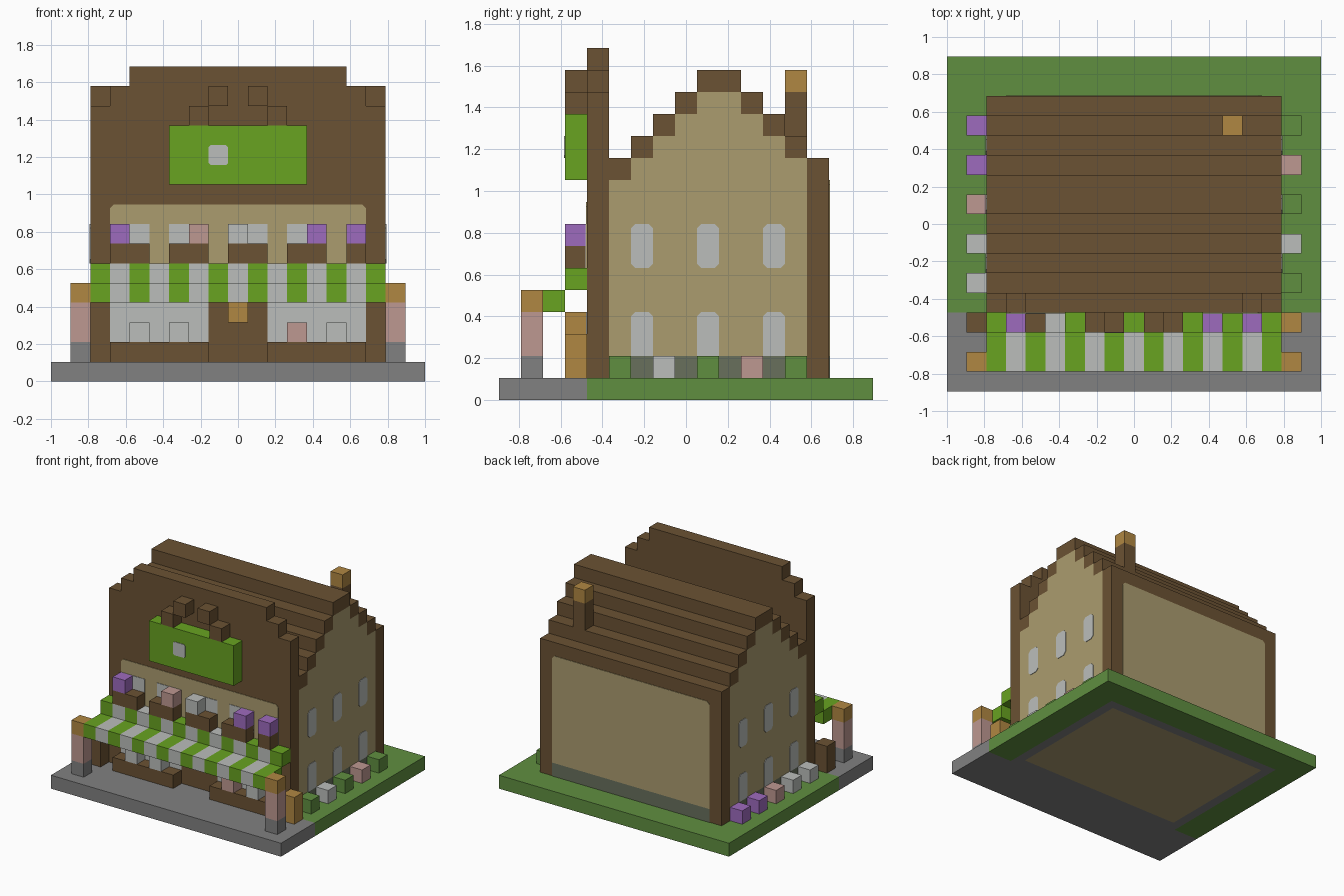
import bpy, bmesh

cube = bpy.data.objects.get("Cube")
if cube:
    bpy.data.objects.remove(cube, do_unlink=True)

U = 2 / 19                      # size of one block
THIN = 0.004                    # thickness of painted panels


def linear(c):
    c /= 255
    return c / 12.92 if c <= 0.04045 else ((c + 0.055) / 1.055) ** 2.4


def material(name, *rgb):
    m = bpy.data.materials.new(name)
    colour = [linear(c) for c in rgb] + [1]
    m.diffuse_color = colour
    m.use_nodes = True
    shader = m.node_tree.nodes["Principled BSDF"]
    shader.inputs["Base Color"].default_value = colour
    shader.inputs["Roughness"].default_value = 0.9
    return m


WOOD = material("dark wood", 107, 82, 51)
PLASTER = material("tan plaster", 171, 156, 111)
PALE = material("pale grey", 187, 190, 187)
LIME = material("lime green", 104, 163, 33)
GRASS = material("grass green", 96, 143, 64)
STONE = material("stone grey", 129, 129, 129)
MOSS = material("mossy stone", 104, 112, 92)
PURPLE = material("purple", 158, 107, 190)
PINK = material("pink", 190, 152, 145)
AMBER = material("amber", 176, 135, 66)


def point(i, j, k):
    return ((i - 9.5) * U, (j - 8.5) * U, k * U)


def finish(bm, name, *mats):
    bmesh.ops.recalc_face_normals(bm, faces=bm.faces)
    mesh = bpy.data.meshes.new(name)
    bm.to_mesh(mesh)
    bm.free()
    for m in mats:
        mesh.materials.append(m)
    obj = bpy.data.objects.new(name, mesh)
    bpy.context.collection.objects.link(obj)
    return obj


def prism(name, outline, offset, mat):
    """Extrude a closed outline of block coordinates by an offset."""
    bm = bmesh.new()
    face = bm.faces.new([bm.verts.new(point(*p)) for p in outline])
    top = bmesh.ops.extrude_face_region(bm, geom=[face])["geom"]
    verts = [v for v in top if isinstance(v, bmesh.types.BMVert)]
    bmesh.ops.translate(bm, verts=verts, vec=[d * U for d in offset])
    return finish(bm, name, mat)


def box(name, i, j, k, mat):
    """Box over block ranges; a single number means one block."""
    (a, b), (c, d), (e, f) = [(r, r + 1) if isinstance(r, int) else r for r in (i, j, k)]
    return prism(name, [(a, c, e), (b, c, e), (b, d, e), (a, d, e)], (0, 0, f - e), mat)


def panel(name, side, plane, across, up, mat, layer=1, top=0.2, bottom=0):
    """Thin plate with clipped corners on a wall facing side (axis, sign)."""
    (a, b), (e, f) = across, up
    shape = [(a + bottom, e), (b - bottom, e), (b, e + bottom), (b, f - top),
             (b - top, f), (a + top, f), (a, f - top), (a, e + bottom)]
    shape = list(dict.fromkeys(shape))
    axis, sign = side
    depth = sign * THIN * layer / U
    if axis == "x":
        return prism(name, [(plane, s, t) for s, t in shape], (depth, 0, 0), mat)
    return prism(name, [(s, plane, t) for s, t in shape], (0, depth, 0), mat)


# Ground: paving, lawn and foundation with an inner floor
box("paving", (0, 19), (0, 4), 0, STONE)
box("lawn_right", (0, 2), (4, 17), 0, GRASS)
box("lawn_left", (17, 19), (4, 17), 0, GRASS)
box("lawn_back", (2, 17), (15, 17), 0, GRASS)
foundation = box("foundation", (2, 17), (4, 15), 0, STONE)
foundation.data.materials.append(PLASTER)
bm = bmesh.new()
bm.from_mesh(foundation.data)
floor = min(bm.faces, key=lambda f: f.calc_center_median().z)
bmesh.ops.inset_region(bm, faces=[floor], thickness=U, depth=0)
min(bm.faces, key=lambda f: (round(f.calc_center_median().z, 4),
                             abs(f.calc_center_median().x)
                             + abs(f.calc_center_median().y - U))).material_index = 1
bm.to_mesh(foundation.data)
bm.free()

# House body: stepped gable prism on a mossy footing
steps = [10, 11, 12, 13, 14, 14, 13, 12, 11]      # roof block level per row
box("footing", (2, 17), (5, 14), 1, MOSS)
gable = [(2, 14, 2), (2, 5, 2)]
for n, level in enumerate(steps):
    gable += [(2, 5 + n, level), (2, 6 + n, level)]
prism("gable_body", list(dict.fromkeys(gable)), (15, 0, 0), PLASTER)

# Roof steps and back eave
for n, level in enumerate(steps + [10]):
    box("roof_step", (2, 17), 5 + n, level, WOOD)

# Back wall with plaster field and footing strip
box("back_wall", (2, 17), 14, (1, 10), WOOD)
panel("back_plaster", ("y", 1), 15, (3, 16), (2, 10), PLASTER)
panel("back_footing", ("y", 1), 15, (3, 16), (1, 2), MOSS, top=0)

# Side windows
for plane, sign in ((2, -1), (17, 1)):
    for j in (6, 9, 12):
        panel("lower_window", ("x", sign), plane, (j, j + 1), (2, 4), PALE)
        panel("upper_window", ("x", sign), plane, (j, j + 1), (6, 8), PALE, bottom=0.2)

# Chimney
box("chimney", 14, 13, (12, 14), WOOD)
box("chimney_cap", 14, 13, 14, AMBER)

# Stepped front facade
box("facade", (2, 17), 4, (1, 14), WOOD)
box("facade_shoulder", (3, 16), 4, 14, WOOD)
box("facade_crest", (4, 15), 4, 15, WOOD)
FRONT = ("y", -1)
panel("front_plaster", FRONT, 4, (3, 16), (5, 9), PLASTER)
for a, b in ((3, 5), (6, 8), (9, 11), (12, 14), (15, 16)):
    panel("front_window", FRONT, 4, (a, b), (6, 8), PALE, layer=2, top=0)
    box("flower_box", (a, b), 3, 6, WOOD)
for i, mat in ((3, PURPLE), (7, PINK), (9, PALE), (13, PURPLE), (15, PURPLE)):
    box("window_flower", i, 3, 7, mat)

# Shop windows, counters with plants, door lantern
for a in (3, 11):
    panel("shop_window", FRONT, 4, (a, a + 5), (2, 4), PALE, top=0)
    box("counter", (a, a + 5), 3, 1, WOOD)
for i, mat in ((4, PALE), (6, PALE), (12, PINK), (14, PALE)):
    box("counter_plant", i, 3, 2, mat)
box("door_lantern", 9, 3, 3, AMBER)

# Sign with stepped ornament
box("sign", (6, 13), 3, (10, 13), LIME)
panel("sign_mark", FRONT, 3, (8, 9), (11, 12), PALE, top=0.1, bottom=0.1)
for i, k in ((7, 13), (8, 14), (10, 14), (11, 13)):
    box("sign_ornament", i, 3, k, WOOD)

# Striped awning
for i in range(2, 17):
    stripe = PALE if i % 2 else LIME
    box("awning_front", i, (1, 3), 4, stripe)
    box("awning_back", i, 3, 5, stripe)

# Awning posts and the barrels behind them
for i, barrel in ((1, WOOD), (17, AMBER)):
    box("post_foot", i, 1, 1, STONE)
    box("post", i, 1, (2, 4), PINK)
    box("post_lantern", i, 1, 4, AMBER)
    box("barrel", i, 3, (1, 3), barrel)

# Flower rows along both sides
rows = {1: (PALE, PALE, PINK, PURPLE, PURPLE),
        17: (GRASS, PALE, GRASS, PINK, GRASS)}
for i, mats in rows.items():
    for n, mat in enumerate(mats):
        box("side_plant", i, 5 + 2 * n, 1, mat)
